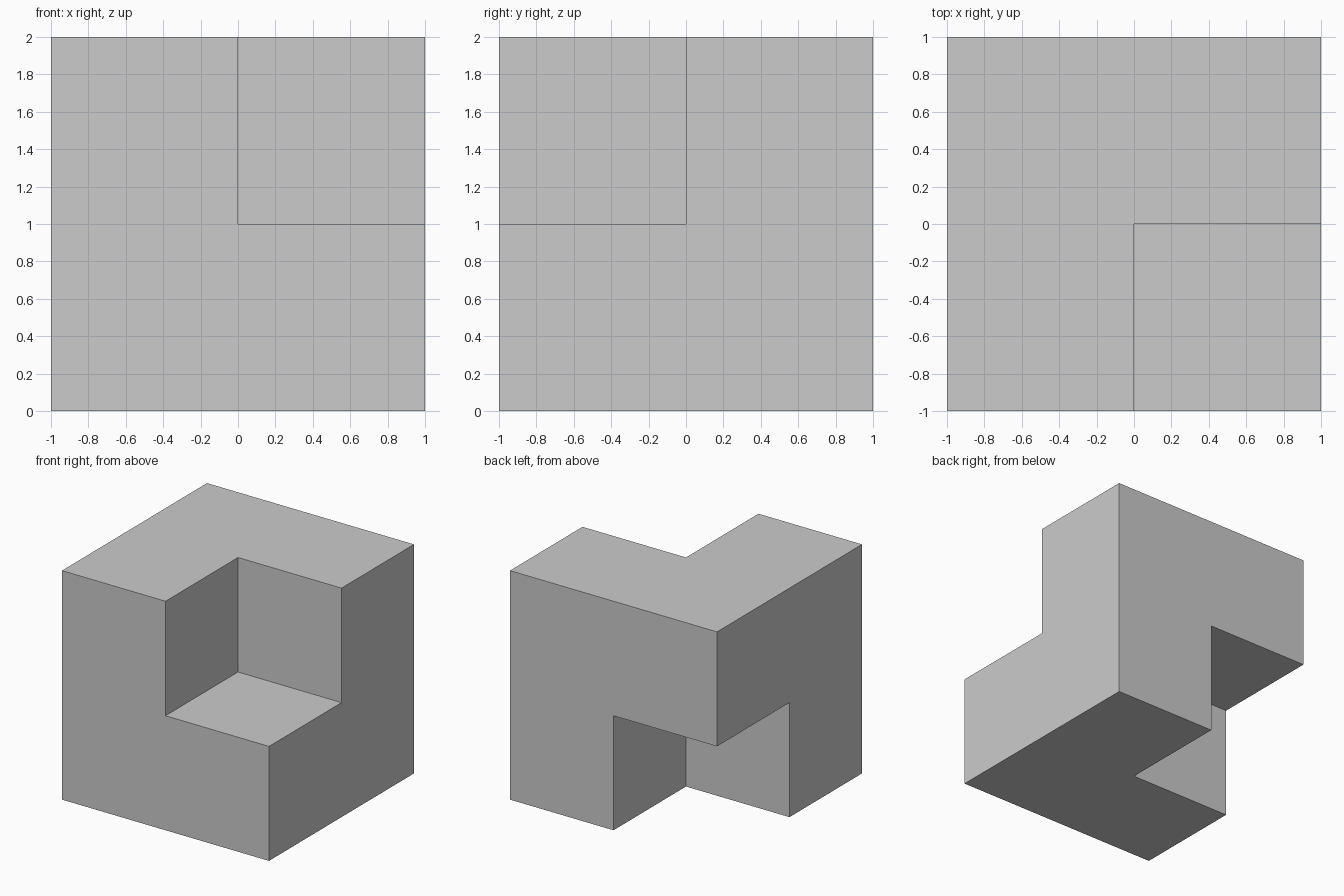
import bpy, bmesh
from itertools import product
from mathutils import Vector

if "Cube" in bpy.data.objects:
    bpy.data.objects.remove(bpy.data.objects["Cube"])

# Cube of eight unit cells with two diagonally opposite corner cells removed
missing = {(1, 0, 1), (0, 1, 0)}
cells = set(product((0, 1), repeat=3)) - missing

bm = bmesh.new()


def add_face(cell, axis, sign):
    """Add one outward-facing unit square on the given side of a cell."""
    u, v = (axis + 1) % 3, (axis + 2) % 3
    corners = [(-1, -1), (1, -1), (1, 1), (-1, 1)][::sign]
    verts = []
    for a, b in corners:
        p = Vector(cell) + Vector((-0.5, -0.5, 0.5))
        p[axis] += sign * 0.5
        p[u] += a * 0.5
        p[v] += b * 0.5
        verts.append(bm.verts.new(p))
    bm.faces.new(verts)


# Outer skin only: no faces between neighbouring cells
for cell in sorted(cells):
    for axis, sign in product(range(3), (-1, 1)):
        neighbour = list(cell)
        neighbour[axis] += sign
        if tuple(neighbour) not in cells:
            add_face(cell, axis, sign)

# Weld and merge coplanar squares into clean flat faces
bmesh.ops.remove_doubles(bm, verts=bm.verts, dist=1e-4)
bmesh.ops.dissolve_limit(bm, angle_limit=0.01, verts=bm.verts, edges=bm.edges)

mesh = bpy.data.meshes.new("notched_cube")
bm.to_mesh(mesh)
bm.free()
bpy.context.collection.objects.link(bpy.data.objects.new("notched_cube", mesh))
